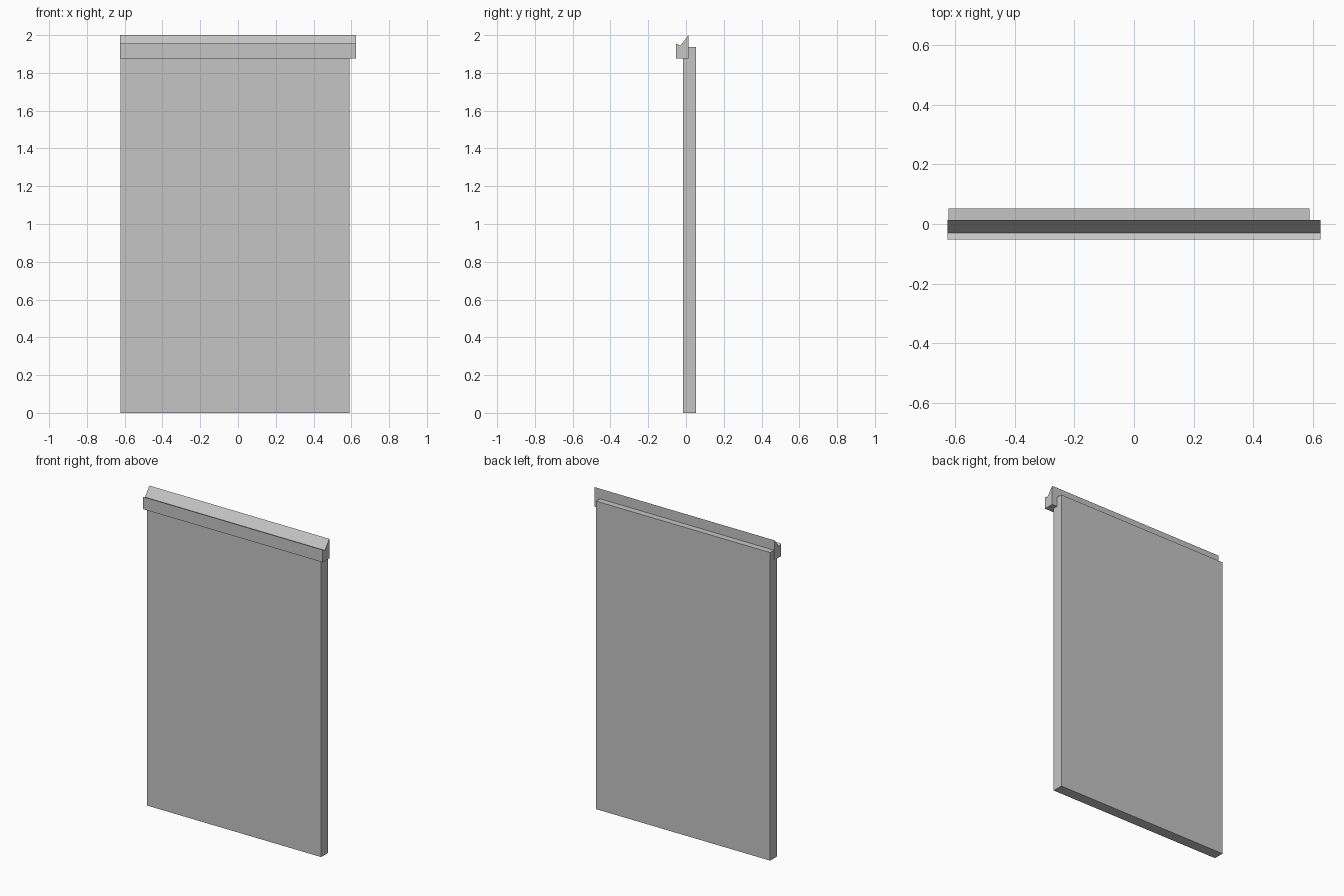
import bpy
import bmesh
from mathutils import Vector

cube = bpy.data.objects.get("Cube")
if cube:
    bpy.data.objects.remove(cube, do_unlink=True)

# Single plain grey finish
grey = bpy.data.materials.new("plain_grey")
grey.use_nodes = True
COLOUR = (0.56, 0.56, 0.56, 1)
grey.diffuse_color = COLOUR
grey.node_tree.nodes["Principled BSDF"].inputs["Base Color"].default_value = COLOUR


def extrude_profile(name, profile, x_min, x_max):
    """Sweep a closed (y, z) profile along x into a solid part."""
    bm = bmesh.new()
    face = bm.faces.new([bm.verts.new((x_min, y, z)) for y, z in profile])
    swept = bmesh.ops.extrude_face_region(bm, geom=[face], use_keep_orig=True)
    moved = [v for v in swept["geom"] if isinstance(v, bmesh.types.BMVert)]
    bmesh.ops.translate(bm, verts=moved, vec=Vector((x_max - x_min, 0, 0)))
    bmesh.ops.recalc_face_normals(bm, faces=bm.faces)
    mesh = bpy.data.meshes.new(name)
    bm.to_mesh(mesh)
    bm.free()
    mesh.materials.append(grey)
    part = bpy.data.objects.new(name, mesh)
    bpy.context.collection.objects.link(part)
    return part


# Flat upright slab, slightly short of the rail on the left
extrude_profile("panel", [(-0.016, 0), (0.052, 0), (0.052, 1.937), (-0.016, 1.937)],
                -0.622, 0.59)

# Top rail with a small front lip and a sloped crest
extrude_profile("top_rail", [(-0.052, 1.877), (0.013, 1.877), (0.013, 2.0),
                             (-0.03, 1.944), (-0.052, 1.955)],
                -0.626, 0.626)
